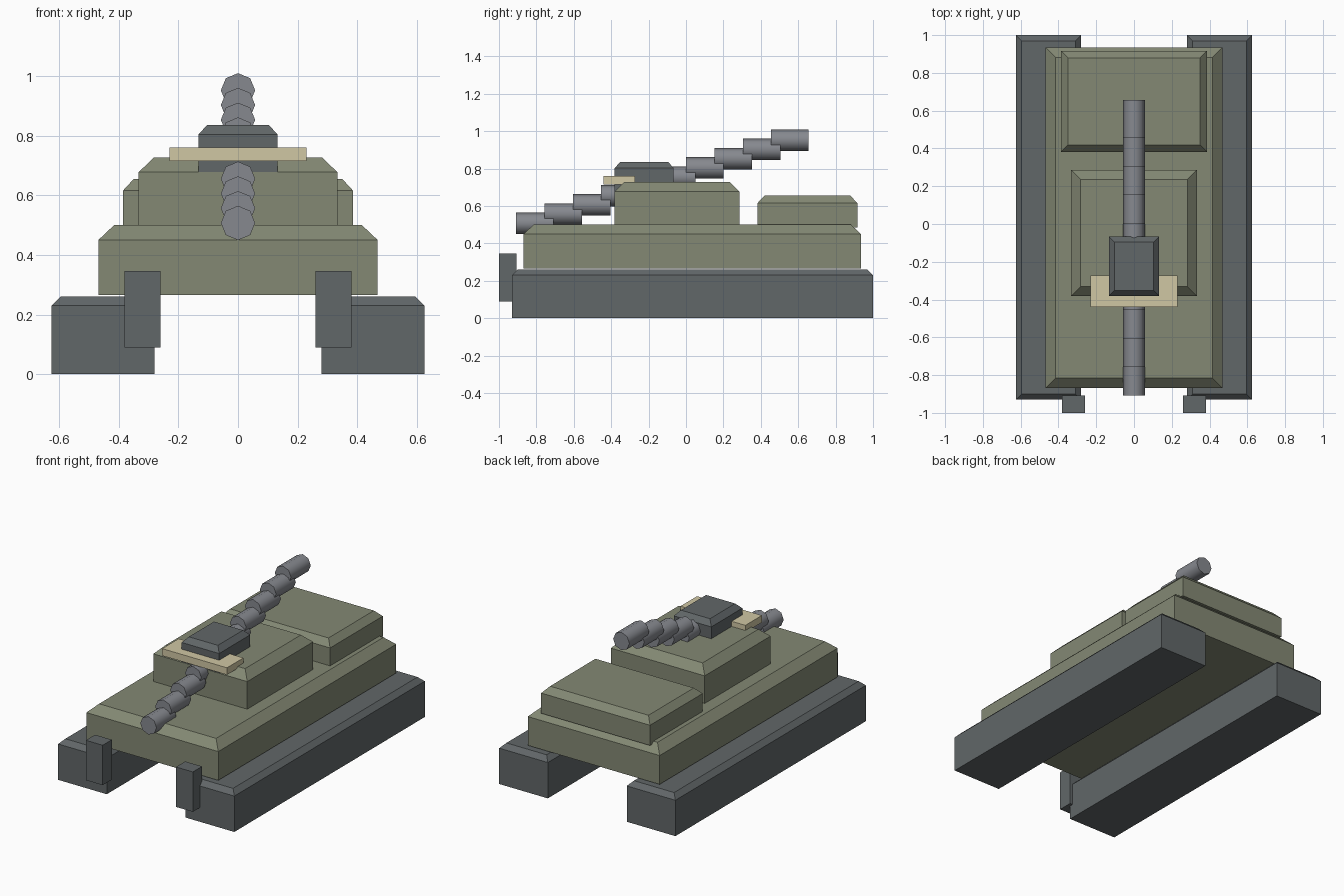
import bpy, bmesh, math
from mathutils import Matrix, Vector

if "Cube" in bpy.data.objects:
    bpy.data.objects.remove(bpy.data.objects["Cube"])


def material(name, rgb):
    m = bpy.data.materials.new(name)
    m.diffuse_color = (*rgb, 1)
    m.use_nodes = True
    m.node_tree.nodes["Principled BSDF"].inputs["Base Color"].default_value = m.diffuse_color
    return m


OLIVE = material("olive", (0.23, 0.25, 0.175))
DARK = material("dark_grey", (0.12, 0.135, 0.14))
STEEL = material("steel", (0.24, 0.25, 0.275))
SAND = material("sand", (0.63, 0.57, 0.37))


def add_object(name, bm, mat):
    bmesh.ops.recalc_face_normals(bm, faces=bm.faces)
    mesh = bpy.data.meshes.new(name)
    bm.to_mesh(mesh)
    bm.free()
    mesh.materials.append(mat)
    ob = bpy.data.objects.new(name, mesh)
    bpy.context.collection.objects.link(ob)
    return ob


def block(name, mat, x, y, z, inset=0, slope=0, mirror=False):
    """Box spanning x, y, z ranges; the top 'slope' height tapers in by 'inset'."""
    bm = bmesh.new()
    bmesh.ops.create_cube(bm, size=1)
    size = Vector((x[1] - x[0], y[1] - y[0], z[1] - slope - z[0]))
    centre = Vector((x[0] + x[1], y[0] + y[1], z[0] + z[1] - slope)) / 2
    bmesh.ops.transform(bm, verts=bm.verts,
                        matrix=Matrix.Translation(centre) @ Matrix.Diagonal((*size, 1)))
    if slope:
        bm.normal_update()
        top = max(bm.faces, key=lambda f: f.calc_center_median().z)
        bmesh.ops.inset_region(bm, faces=[top], thickness=inset, use_even_offset=True)
        bmesh.ops.translate(bm, verts=top.verts, vec=(0, 0, slope))
    ob = add_object(name, bm, mat)
    if mirror:
        ob.modifiers.new("Mirror", 'MIRROR')
    return ob


# Running gear and front posts, mirrored left and right
block("tracks", DARK, (0.28, 0.625), (-0.93, 1.0), (0, 0.26), 0.03, 0.03, mirror=True)
block("front_posts", DARK, (0.26, 0.38), (-1.0, -0.907), (0.09, 0.346), mirror=True)

# Hull, rear deck and turret
block("hull", OLIVE, (-0.468, 0.468), (-0.868, 0.935), (0.265, 0.5), 0.053, 0.05)
block("rear_deck", OLIVE, (-0.386, 0.386), (0.382, 0.916), (0.485, 0.655), 0.037, 0.04)
block("turret", OLIVE, (-0.333, 0.333), (-0.382, 0.286), (0.485, 0.727), 0.051, 0.05)

# Cupola and sand coloured plate under it
block("cupola", DARK, (-0.133, 0.133), (-0.381, -0.066), (0.67, 0.836), 0.03, 0.033)
block("cross_plate", SAND, (-0.23, 0.23), (-0.44, -0.273), (0.715, 0.76))

# Stepped barrel: overlapping octagonal lengths rising to the rear
for i in range(10):
    bm = bmesh.new()
    bmesh.ops.create_cone(bm, cap_ends=True, segments=8,
                          radius1=0.0575, radius2=0.0575, depth=0.2)
    bmesh.ops.rotate(bm, verts=bm.verts, matrix=Matrix.Rotation(math.pi / 2, 3, 'X'))
    bmesh.ops.translate(bm, verts=bm.verts,
                        vec=(0, -0.808 + 0.1515 * i, 0.507 + 0.0494 * i))
    ob = add_object(f"barrel_segment_{i + 1}", bm, STEEL)
    bpy.ops.object.select_all(action='DESELECT')
    ob.select_set(True)
    bpy.context.view_layer.objects.active = ob
    bpy.ops.object.shade_smooth_by_angle(angle=math.radians(60))
